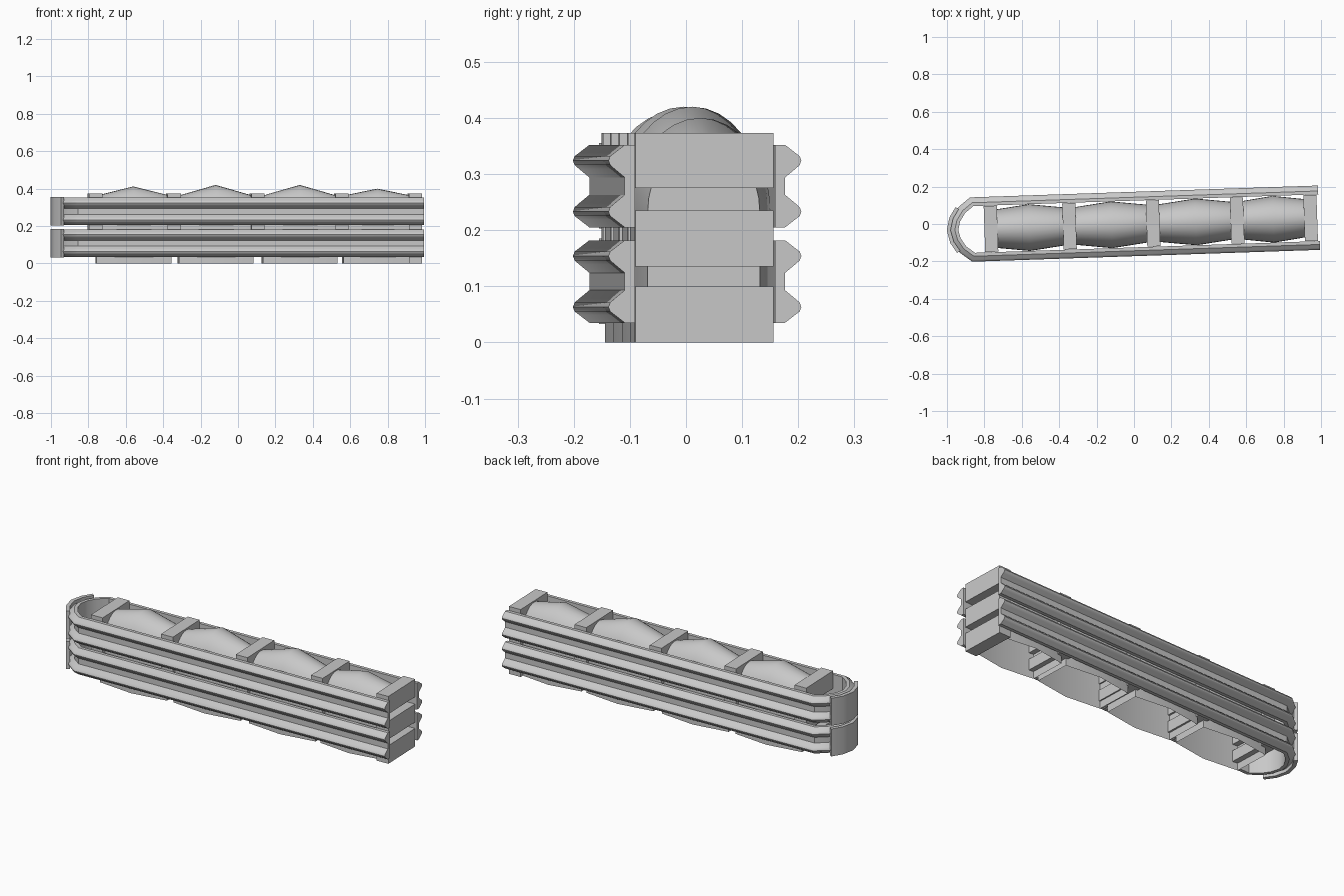
import bpy, bmesh, math
from mathutils import Vector, Matrix

old = bpy.data.objects.get("Cube")
if old:
    bpy.data.objects.remove(old, do_unlink=True)

GREY = (0.58, 0.58, 0.58, 1)
steel = bpy.data.materials.new("galvanised_grey")
steel.use_nodes = True
steel.diffuse_color = GREY
steel.node_tree.nodes["Principled BSDF"].inputs["Base Color"].default_value = GREY

# The whole assembly is turned slightly about the vertical axis
TURN = Matrix.Rotation(math.radians(1.95), 4, 'Z')


def finish(name, bm, smooth=False):
    bmesh.ops.recalc_face_normals(bm, faces=bm.faces)
    bmesh.ops.transform(bm, matrix=TURN, verts=bm.verts)
    mesh = bpy.data.meshes.new(name)
    bm.to_mesh(mesh)
    bm.free()
    mesh.materials.append(steel)
    obj = bpy.data.objects.new(name, mesh)
    bpy.context.collection.objects.link(obj)
    if smooth:
        bpy.ops.object.select_all(action='DESELECT')
        obj.select_set(True)
        bpy.context.view_layer.objects.active = obj
        bpy.ops.object.shade_smooth_by_angle(angle=math.radians(35))


def loft(name, rings, open_bottom=False):
    """Skin rings of points and cap both ends; optionally leave the underside open."""
    bm = bmesh.new()
    loops = [[bm.verts.new(p) for p in ring] for ring in rings]
    n = len(loops[0])
    for a, b in zip(loops, loops[1:]):
        for i in range(n - 1 if open_bottom else n):
            j = (i + 1) % n
            bm.faces.new((a[i], a[j], b[j], b[i]))
    bm.faces.new(loops[0])
    bm.faces.new(loops[-1])
    finish(name, bm, smooth=True)


def sweep(name, path, profile, z0):
    """Sweep an (outward, up) profile along a plan path with mitred corners."""
    rings = []
    for i, p in enumerate(path):
        dirs = []
        if i > 0:
            dirs.append((p - path[i - 1]).normalized())
        if i < len(path) - 1:
            dirs.append((path[i + 1] - p).normalized())
        normals = [Vector((d.y, -d.x)) for d in dirs]
        out = sum(normals, Vector((0, 0))).normalized()
        out /= out.dot(normals[0])
        rings.append([(p.x + out.x * o, p.y + out.y * o, z0 + h) for o, h in profile])
    loft(name, rings)


def box(name, x, width, z0, z1):
    bm = bmesh.new()
    size = Matrix.Diagonal((width, 0.246, z1 - z0, 1))
    bmesh.ops.create_cube(bm, size=1, matrix=Matrix.Translation((x, 0, (z0 + z1) / 2)) @ size)
    finish(name, bm)


# U-shaped plan path: back side, rounded nose, front side
half_nose = [(-0.855, 0.125), (-0.9, 0.09), (-0.929, 0.045)]
nose = [Vector(p) for p in half_nose + [(-0.94, 0)] + [(x, -y) for x, y in half_nose[::-1]]]
path = [Vector((0.99, 0.125))] + nose + [Vector((0.99, -0.125))]

# Double-ridged rail section with a flat back
ridge = [(0.018, 0), (0.036, 0.014), (0.044, 0.02), (0.047, 0.028),
         (0.044, 0.036), (0.036, 0.043), (0.018, 0.058)]
rail_profile = [(0, 0)] + ridge + [(o, 0.147 - h) for o, h in reversed(ridge)] + [(0, 0.147)]
plate_profile = [(0.04, 0), (0.06, 0), (0.06, 0.152), (0.04, 0.152)]
for level, z in (("lower", 0.035), ("upper", 0.205)):
    sweep(level + "_rail", path, rail_profile, z)
    sweep(level + "_nose_plate", nose[1:-1], plate_profile, z - 0.002)


def arch(x, half, top, rise):
    """Straight walls under an elliptical roof, from floor to floor."""
    ring = [(x, -half, 0)]
    for i in range(17):
        a = math.pi * i / 16
        ring.append((x, -half * math.cos(a), top - rise + rise * math.sin(a)))
    return ring + [(x, half, 0)]


# Bulging arch-topped cells, hollow and open underneath
cells = ((-0.76, -0.36, 0.412), (-0.32, 0.08, 0.42), (0.13, 0.53, 0.42), (0.56, 0.93, 0.40))
for n, (x0, x1, top) in enumerate(cells, 1):
    loft(f"cell_{n}", [arch(x0, 0.1, 0.362, 0.13),
                       arch((x0 + x1) / 2, 0.125, top, 0.165),
                       arch(x1, 0.1, 0.362, 0.13)], open_bottom=True)

# Stacked divider bars, three high, and the taller end frame
for n, x in enumerate((-0.765, -0.345, 0.102, 0.552, 0.945), 1):
    name = "end_frame" if n == 5 else f"divider_{n}"
    for tier, z0, z1 in (("bottom", 0 if n == 5 else 0.04, 0.1),
                         ("middle", 0.135, 0.235), ("top", 0.275, 0.373)):
        box(f"{name}_{tier}", x, 0.07, z0, z1)
